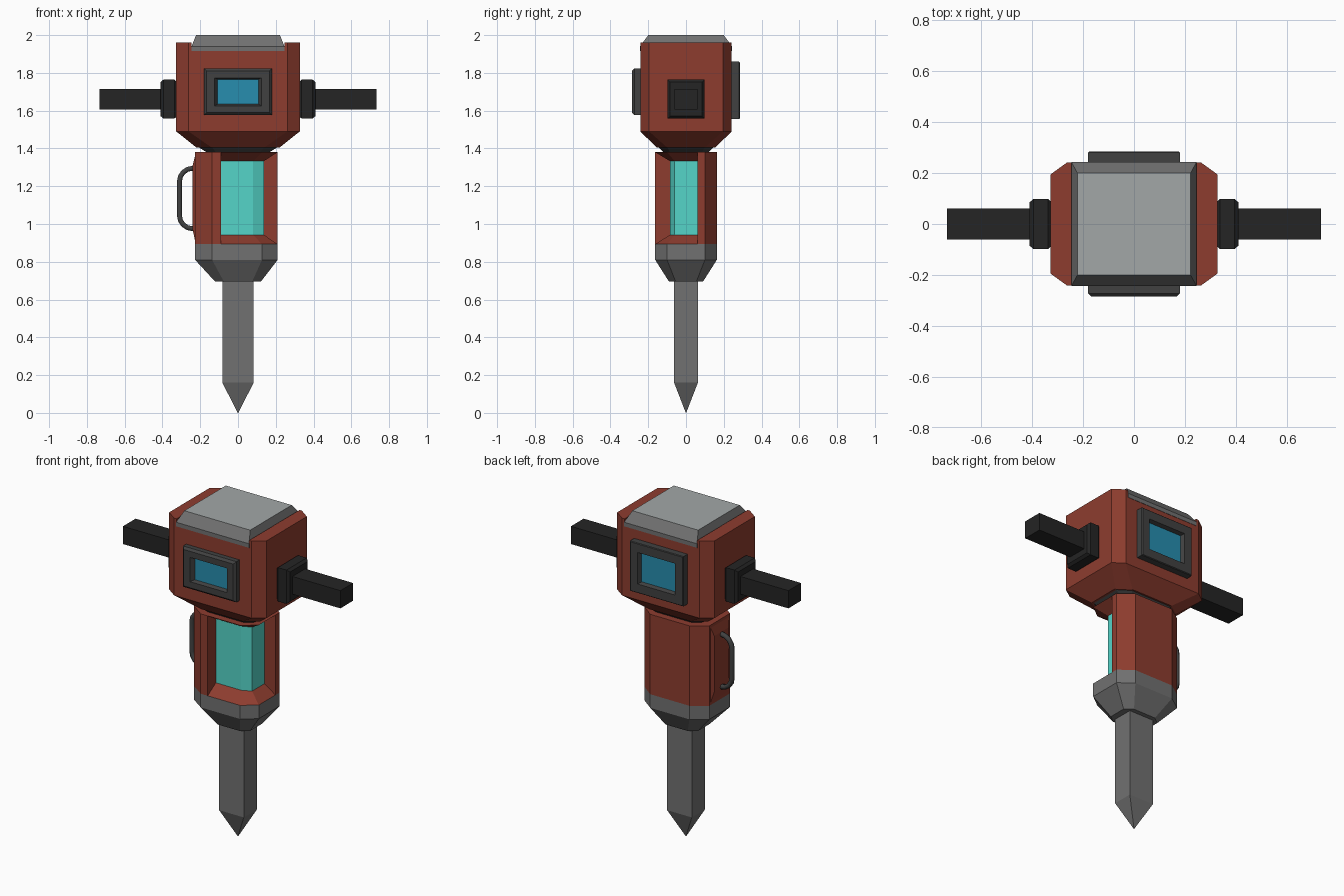
import bpy, bmesh, math

if "Cube" in bpy.data.objects:
    bpy.data.objects.remove(bpy.data.objects["Cube"])


def material(name, rgb):
    m = bpy.data.materials.new(name)
    m.diffuse_color = (*rgb, 1)
    m.use_nodes = True
    m.node_tree.nodes["Principled BSDF"].inputs["Base Color"].default_value = m.diffuse_color
    return m


RED = material("rust red", (0.27, 0.046, 0.028))
MID = material("mid grey", (0.165, 0.165, 0.165))
LIGHT = material("light grey", (0.36, 0.39, 0.39))
DARK = material("dark grey", (0.052, 0.053, 0.053))
BLACK = material("near black", (0.018, 0.018, 0.018))
BLUE = material("screen blue", (0.02, 0.27, 0.43))
TEAL = material("teal", (0.09, 0.66, 0.58))


def loft(name, rings, mats, rule=None):
    """Skin equal-length rings; rule(band, side) gives a material slot, with
    band -1 for the first cap and len(rings) - 1 for the last."""
    bm = bmesh.new()
    vs = [[bm.verts.new(p) for p in r] for r in rings]
    n = len(rings[0])
    jobs = [(list(vs[0]), -1, 0), (list(vs[-1]), len(rings) - 1, 0)]
    for b in range(len(rings) - 1):
        for i in range(n):
            j = (i + 1) % n
            jobs.append(([vs[b][i], vs[b][j], vs[b + 1][j], vs[b + 1][i]], b, i))
    for verts, b, i in jobs:
        bm.faces.new(verts).material_index = rule(b, i) if rule else 0
    bmesh.ops.remove_doubles(bm, verts=bm.verts, dist=1e-4)
    bmesh.ops.recalc_face_normals(bm, faces=bm.faces)
    me = bpy.data.meshes.new(name)
    bm.to_mesh(me)
    bm.free()
    for m in mats:
        me.materials.append(m)
    ob = bpy.data.objects.new(name, me)
    bpy.context.collection.objects.link(ob)
    return ob


def at_z(pts, z):
    return [(x, y, z) for x, y in pts]


def octagon(x, y, cx, cy):
    """Half sizes x, y with chamfers starting at cx, cy."""
    return [(-cx, -y), (cx, -y), (x, -cy), (x, cy),
            (cx, y), (-cx, y), (-x, cy), (-x, -cy)]


def rect(a, b):
    return [(-a, -b), (a, -b), (a, b), (-a, b)]


# Chisel bit with pointed tip
loft("chisel", [at_z(rect(0.001, 0.001), 0), at_z(rect(0.083, 0.063), 0.16),
                at_z(rect(0.083, 0.063), 0.72)], [MID])

# Faceted collar
barrel = [(-0.137, -0.163), (0.127, -0.163), (0.21, -0.1), (0.21, 0.1),
          (0.127, 0.163), (-0.137, 0.163), (-0.227, 0.1), (-0.227, -0.1)]
loft("collar", [at_z(octagon(0.121, 0.09, 0.075, 0.055), 0.695),
                at_z(barrel, 0.81), at_z(barrel, 0.893)], [MID])

# Body with a corner opening that has sloped sills and a teal core
shared = [(0.21, 0.1), (0.127, 0.163), (-0.137, 0.163), (-0.227, 0.1),
          (-0.227, -0.1), (-0.137, -0.163), (-0.09, -0.163)]
full = shared + [(-0.09, -0.163), (0.127, -0.163), (0.21, -0.1),
                 (0.21, 0.06), (0.21, 0.06)]
notched = shared + [(-0.09, -0.085), (0.08, -0.085), (0.137, -0.06),
                    (0.137, 0.06), (0.21, 0.06)]
loft("body", [at_z(full, 0.893), at_z(notched, 0.943),
              at_z(notched, 1.333), at_z(full, 1.38)], [RED, TEAL],
     lambda b, i: 1 if b == 1 and i in (7, 8, 9) else 0)

# Raised pad and loop grip on the left side
loft("grip_pad", [[(-0.225, y, z) for y, z in [(-0.09, 0.9), (0.09, 0.9), (0.09, 1.37), (-0.09, 1.37)]],
                  [(-0.24, y, z) for y, z in [(-0.07, 0.97), (0.07, 0.97), (0.07, 1.31), (-0.07, 1.31)]]], [RED])
path = [(-0.225, 1.295)]
path += [(-0.24 - 0.07 * math.sin(t), 1.225 + 0.07 * math.cos(t))
         for t in (k * math.pi / 8 for k in range(5))]
path += [(x, 2.27 - z) for x, z in reversed(path)]
curve = bpy.data.curves.new("loop_grip", 'CURVE')
curve.dimensions = '3D'
curve.bevel_depth = 0.015
curve.bevel_resolution = 1
spline = curve.splines.new('POLY')
spline.points.add(len(path) - 1)
for p, (x, z) in zip(spline.points, path):
    p.co = (x, 0, z, 1)
curve.materials.append(DARK)
grip = bpy.data.objects.new("loop_grip", curve)
bpy.context.collection.objects.link(grip)

# Neck between body and head
loft("neck", [at_z(octagon(0.15, 0.11, 0.11, 0.08), 1.37),
              at_z(octagon(0.215, 0.15, 0.14, 0.1), 1.41)], [DARK])

# Motor head, with raised cheeks either side of the cap
head = octagon(0.327, 0.242, 0.262, 0.195)
loft("head", [at_z(octagon(0.22, 0.155, 0.14, 0.1), 1.405),
              at_z(head, 1.49), at_z(head, 1.916)], [RED])
for s, side in ((-1, "left"), (1, "right")):
    cheek = [(s * x, y) for x, y in [(0.245, -0.242), (0.262, -0.242), (0.327, -0.195),
                                     (0.327, 0.195), (0.262, 0.242), (0.245, 0.242)]]
    loft(side + "_cheek", [at_z(cheek, 1.916), at_z(cheek, 1.96)], [RED])
loft("cap", [at_z(rect(0.246, 0.244), 1.915), at_z(rect(0.246, 0.244), 1.94),
             at_z(rect(0.222, 0.2), 2.0)], [MID, LIGHT],
     lambda b, i: 1 if b == 2 else 0)


# Framed screens, front and back
def screen(name, s, z, outer, bevel, lip, pane):
    def ring(size, y):
        return [(x, s * y, z + h) for x, h in rect(*size)]
    loft(name, [ring(outer, 0.235), ring(outer, 0.285 - bevel),
                ring((outer[0] - bevel, outer[1] - bevel), 0.285),
                ring(lip, 0.285), ring(pane, 0.262)], [DARK, BLUE],
         lambda b, i: 1 if b == 4 else 0)


screen("front_screen", -1, 1.7, (0.18, 0.124), 0.013, (0.124, 0.074), (0.108, 0.066))
screen("back_screen", 1, 1.707, (0.18, 0.152), 0.004, (0.126, 0.096), (0.115, 0.088))

# Side handles: bevelled flange plus square bar
for s, side in ((-1, "left"), (1, "right")):
    def ring(a, b, x):
        return [(s * x, y, 1.661 + h) for y, h in rect(a, b)]
    loft(side + "_flange", [ring(0.085, 0.09, 0.322), ring(0.098, 0.103, 0.337),
                            ring(0.098, 0.103, 0.395), ring(0.085, 0.09, 0.41)], [BLACK])
    loft(side + "_handle", [ring(0.061, 0.054, 0.4), ring(0.061, 0.054, 0.733)], [BLACK])
